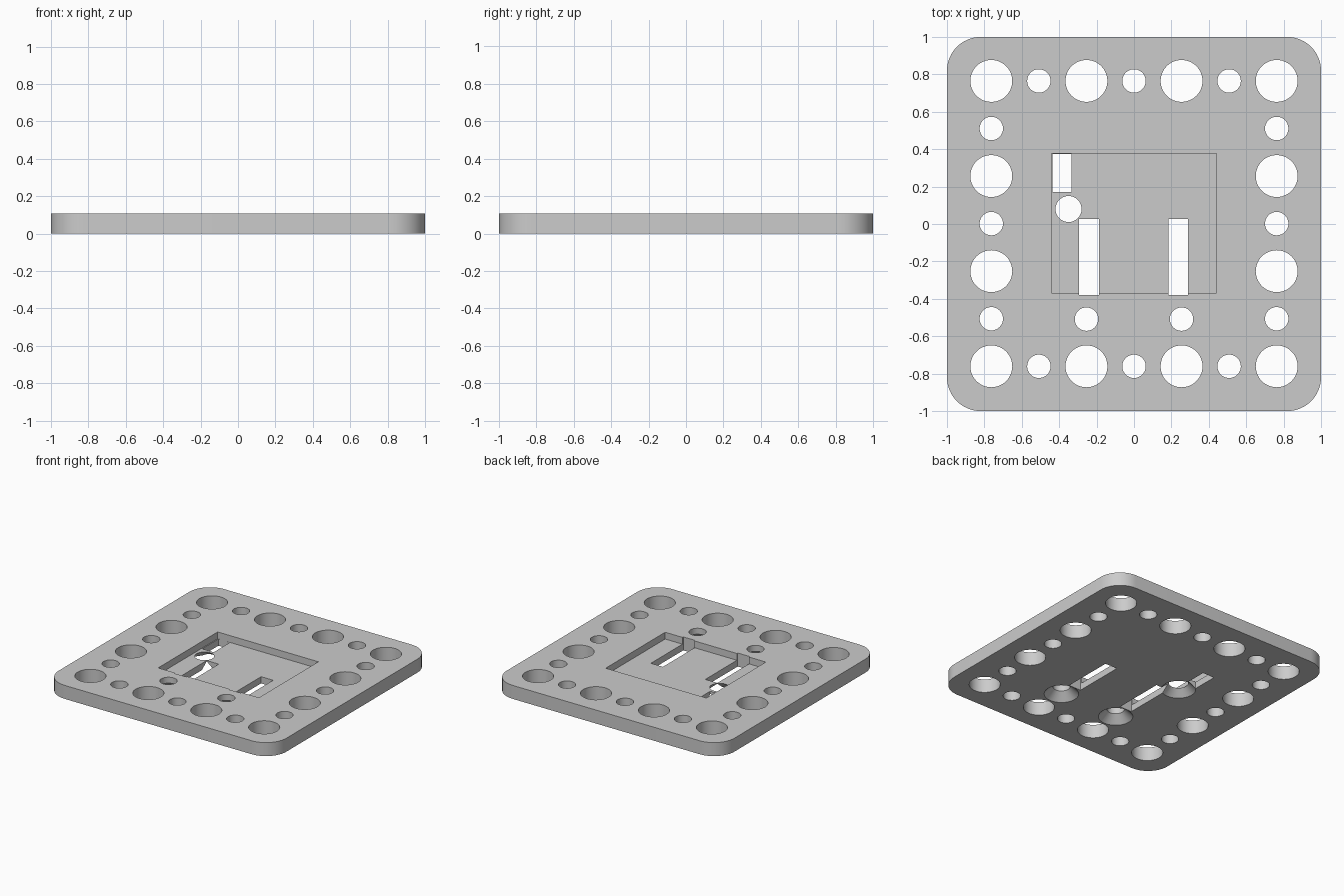
import bpy, bmesh, math

cube = bpy.data.objects.get("Cube")
if cube:
    bpy.data.objects.remove(cube, do_unlink=True)

THICK = 0.107
FLOOR = 0.053          # height of the pocket floor
PITCH = 0.2543         # hole spacing
BIG, SMALL = 0.112, 0.0625

grey = bpy.data.materials.new("plain grey")
grey.use_nodes = True
grey.diffuse_color = (0.6, 0.6, 0.6, 1)
grey.node_tree.nodes["Principled BSDF"].inputs["Base Color"].default_value = (0.6, 0.6, 0.6, 1)


def loft(bm, rings):
    """Close a stack of equal-length rings into a solid."""
    loops = [[bm.verts.new(p) for p in ring] for ring in rings]
    n = len(loops[0])
    for low, high in zip(loops, loops[1:]):
        for i in range(n):
            j = (i + 1) % n
            bm.faces.new((low[i], low[j], high[j], high[i]))
    bm.faces.new(loops[0][::-1])
    bm.faces.new(loops[-1])


def circle(x, y, z, r, n=48):
    return [(x + r * math.cos(math.tau * i / n), y + r * math.sin(math.tau * i / n), z)
            for i in range(n)]


def box(bm, x0, x1, y0, y1, z0, z1):
    loft(bm, [[(x0, y0, z), (x1, y0, z), (x1, y1, z), (x0, y1, z)] for z in (z0, z1)])


def make(name, bm):
    mesh = bpy.data.meshes.new(name)
    bm.to_mesh(mesh)
    bm.free()
    mesh.materials.append(grey)
    obj = bpy.data.objects.new(name, mesh)
    bpy.context.collection.objects.link(obj)
    return obj


# Rounded square plate
def outline(z, r=0.18, steps=12):
    pts = []
    for k, (sx, sy) in enumerate(((1, 1), (-1, 1), (-1, -1), (1, -1))):
        for i in range(steps + 1):
            a = math.pi / 2 * (k + i / steps)
            pts.append((sx * (1 - r) + r * math.cos(a), sy * (1 - r) + r * math.sin(a), z))
    return pts


bm = bmesh.new()
loft(bm, [outline(0), outline(THICK)])
plate = make("mounting_plate", bm)

# Border holes: large and small alternate around the square
holes = bmesh.new()
for i in range(-3, 4):
    for j in range(-3, 4):
        if max(abs(i), abs(j)) == 3:
            r = BIG if i % 2 and j % 2 else SMALL
            loft(holes, [circle(i * PITCH, j * PITCH + 0.002, z, r) for z in (-0.1, 0.2)])

# Shallow rectangular pocket in the top
pocket = bmesh.new()
box(pocket, -0.442, 0.442, -0.37, 0.376, FLOOR, 0.2)

# Through slots
slots = bmesh.new()
box(slots, -0.435, -0.333, 0.172, 0.3755, -0.1, 0.2)
for x in (-0.241, 0.237):
    box(slots, x - 0.053, x + 0.053, -0.38, 0.027, -0.1, 0.2)

# Screw holes, countersunk from below
screws = bmesh.new()
for x, y in ((-PITCH, -2 * PITCH), (PITCH, -2 * PITCH), (-0.35, 0.08)):
    loft(screws, [circle(x, y, -0.02, 0.145), circle(x, y, 0.06, SMALL),
                  circle(x, y, 0.2, SMALL)])

bpy.context.view_layer.objects.active = plate
for name, bm in (("border_hole_cutter", holes), ("pocket_cutter", pocket),
                 ("slot_cutter", slots), ("screw_hole_cutter", screws)):
    cutter = make(name, bm)
    cutter.hide_render = True
    mod = plate.modifiers.new(name, 'BOOLEAN')
    mod.operation = 'DIFFERENCE'
    mod.solver = 'EXACT'
    mod.object = cutter
    bpy.ops.object.modifier_apply(modifier=mod.name)
    bpy.data.objects.remove(cutter, do_unlink=True)

# Smooth the round walls, keep the edges sharp
plate.select_set(True)
bpy.ops.object.shade_smooth_by_angle(angle=math.radians(30))
